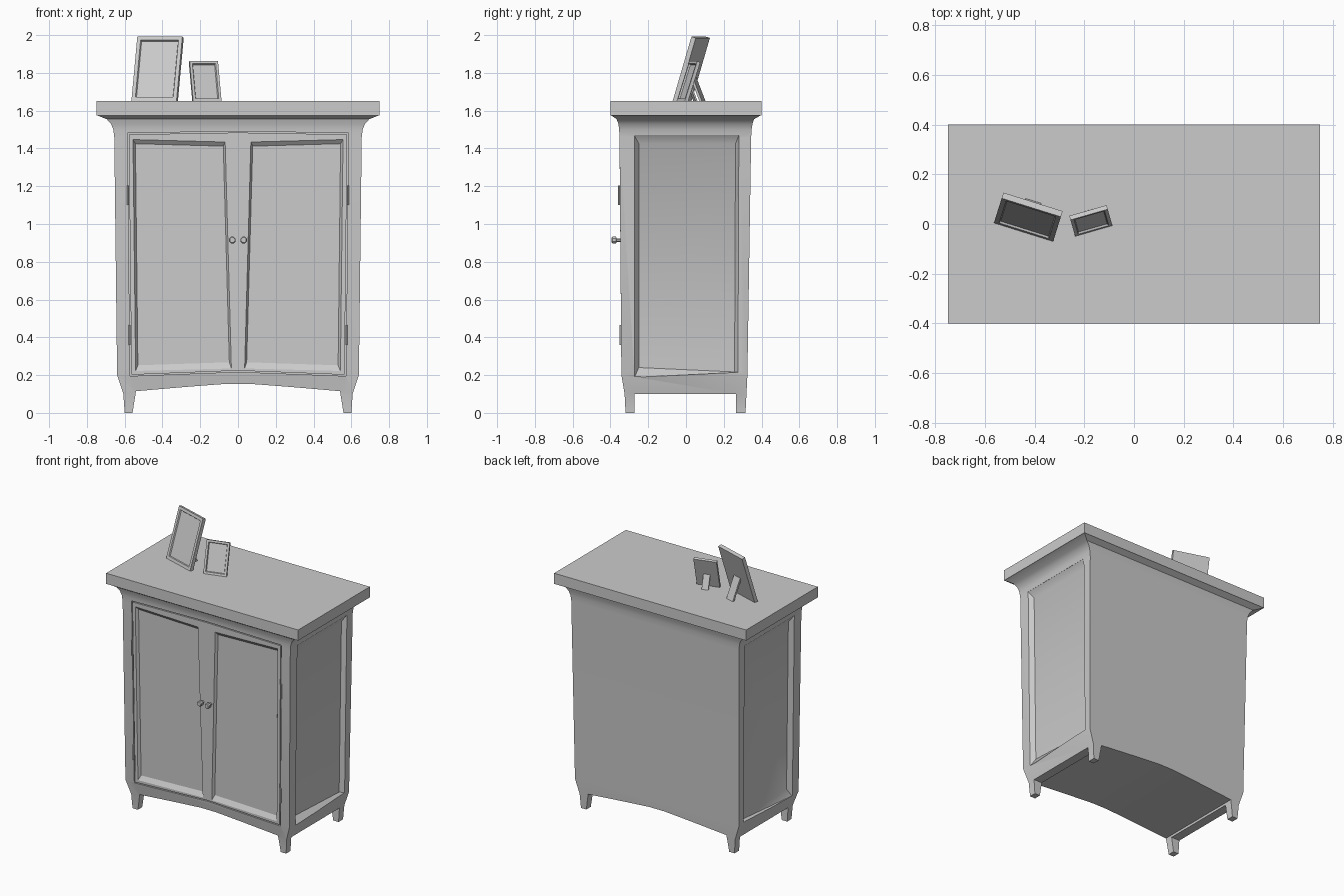
import bpy, bmesh, math
from mathutils import Matrix, Vector

cube = bpy.data.objects.get("Cube")
if cube:
    bpy.data.objects.remove(cube, do_unlink=True)

grey = bpy.data.materials.new("plain grey")
grey.use_nodes = True
grey.diffuse_color = (0.6, 0.6, 0.6, 1)
grey.node_tree.nodes["Principled BSDF"].inputs["Base Color"].default_value = (0.6, 0.6, 0.6, 1)


def loft(name, rings, matrix=None):
    """Closed solid through rings that all have the same number of points."""
    bm = bmesh.new()
    vs = [[bm.verts.new(p) for p in ring] for ring in rings]
    n = len(vs[0])
    for a, b in zip(vs, vs[1:]):
        for i in range(n):
            bm.faces.new((a[i], a[(i + 1) % n], b[(i + 1) % n], b[i]))
    bm.faces.new(vs[0][::-1])
    bm.faces.new(vs[-1])
    bmesh.ops.recalc_face_normals(bm, faces=bm.faces)
    mesh = bpy.data.meshes.new(name)
    bm.to_mesh(mesh)
    bm.free()
    mesh.materials.append(grey)
    obj = bpy.data.objects.new(name, mesh)
    bpy.context.collection.objects.link(obj)
    if matrix:
        mesh.transform(matrix)
    return obj


def cut(target, cutter):
    """Subtract the cutter from the target and remove it."""
    cutter.hide_render = True
    mod = target.modifiers.new("cut", 'BOOLEAN')
    mod.operation = 'DIFFERENCE'
    mod.solver = 'EXACT'
    mod.object = cutter
    bpy.context.view_layer.objects.active = target
    bpy.ops.object.modifier_apply(modifier=mod.name)
    bpy.data.objects.remove(cutter, do_unlink=True)


def smooth(obj, angle=35):
    bpy.ops.object.select_all(action='DESELECT')
    obj.select_set(True)
    bpy.context.view_layer.objects.active = obj
    bpy.ops.object.shade_smooth_by_angle(angle=math.radians(angle))


def box(name, x0, x1, y0, y1, z0, z1, matrix=None):
    rect = [(x0, y0), (x1, y0), (x1, y1), (x0, y1)]
    return loft(name, [[(x, y, z) for x, y in rect] for z in (z0, z1)], matrix)


def front_y(z):
    return -0.342 - 0.008 * (z - 0.2)


def side_x(z):
    return 0.64 + 0.012 * (z - 0.2)


def front_ring(pts, depth):
    return [(x, front_y(z) + depth, z) for x, z in pts]


def side_ring(pts, depth, s):
    return [(s * (side_x(z) - depth), y, z) for y, z in pts]


# Tabletop
box("tabletop", -0.75, 0.75, -0.4, 0.4, 1.575, 1.65)

# Carcass with flared cornice and tapering feet: z, half width, front, back
profile = [(0, 0.6, -0.32, 0.315), (0.1, 0.607, -0.325, 0.32), (0.2, 0.64, -0.342, 0.325),
           (1.46, 0.655, -0.352, 0.345), (1.5, 0.66, -0.354, 0.347), (1.53, 0.672, -0.358, 0.352),
           (1.555, 0.695, -0.367, 0.36), (1.575, 0.745, -0.396, 0.396)]
carcass = loft("carcass", [[(-w, f, z), (w, f, z), (w, b, z), (-w, b, z)]
                           for z, w, f, b in profile])

# Arched opening between the feet, front to back, and straight one side to side
arch = [(-0.56, -0.01), (-0.54, 0.115), (-0.27, 0.138), (-0.06, 0.154),
        (0.06, 0.154), (0.27, 0.138), (0.54, 0.115), (0.56, -0.01)]
cut(carcass, loft("arch_cutter", [[(x, y, z) for x, z in arch] for y in (-0.6, 0.6)]))
cut(carcass, box("side_cutter", -0.8, 0.8, -0.272, 0.265, -0.01, 0.1))

# Bevelled recess in each side
outer = [(-0.273, 0.188), (0.275, 0.215), (0.28, 1.47), (-0.273, 1.47)]
inner = [(-0.25, 0.24), (0.257, 0.217), (0.262, 1.425), (-0.25, 1.425)]
for s in (-1, 1):
    cut(carcass, loft("panel_cutter", [side_ring(outer, -0.05, s), side_ring(outer, 0, s),
                                       side_ring(inner, 0.03, s)]))

# Opening for the doors
opening = [(-0.571, 0.195), (0, 0.217), (0.571, 0.195), (0.585, 1.481), (0, 1.491), (-0.585, 1.481)]
cut(carcass, loft("door_cutter", [front_ring(opening, -0.05), front_ring(opening, 0.03)]))
smooth(carcass)

# Pair of doors with a thin gap around and one bevelled panel each
leaf = [(x * 0.988, z + (0.007 if z < 1 else -0.007)) for x, z in opening]
doors = loft("door_pair", [front_ring(leaf, 0), front_ring(leaf, 0.031)])
edge = [(0.035, 0.235), (0.542, 0.222), (0.556, 1.447), (0.068, 1.434)]
field = [(0.046, 0.268), (0.53, 0.252), (0.543, 1.425), (0.078, 1.412)]
for s in (-1, 1):
    e, f = ([(s * x, z) for x, z in pts] for pts in (edge, field))
    cut(doors, loft("panel_cutter", [front_ring(e, -0.05), front_ring(e, 0), front_ring(f, 0.018)]))


def turned(name, stations, centre, axis, sides):
    """Solid of revolution from (position, radius) stations along y or z."""
    rings = []
    for pos, r in stations:
        ring = []
        for i in range(sides):
            t = 2 * math.pi * (i + 0.5) / sides
            u, v = r * math.cos(t), r * math.sin(t)
            p = Vector((u, pos, v)) if axis == 'Y' else Vector((u, v, pos))
            ring.append(p + Vector(centre))
        rings.append(ring)
    return loft(name, rings)


# Knobs and hinges
for s, side in ((-1, "right"), (1, "left")):
    turned(side + "_knob", [(-0.335, 0.01), (-0.368, 0.01), (-0.37, 0.019), (-0.388, 0.019),
                            (-0.394, 0.014)], (s * 0.03, 0, 0.915), 'Y', 8)
    for z0, level in ((0.36, "lower"), (1.1, "upper")):
        smooth(turned(f"{side}_{level}_hinge", [(z0, 0.006), (z0 + 0.105, 0.006)],
                      (s * (0.57 + 0.011 * z0), front_y(z0) - 0.004, 0), 'Z', 8))


# Leaning picture frames, each with a strut behind
def picture(name, pos, yaw, lean, w, h, t, border, strut_w):
    base = Matrix.Translation(pos) @ Matrix.Rotation(yaw, 4, 'Z')
    tilt = base @ Matrix.Rotation(-lean, 4, 'X')
    hw = w / 2
    frame = box(name + "_frame", -hw, hw, 0, t, 0, h, tilt)
    rect = lambda m, y: [(-hw + m, y, m), (hw - m, y, m), (hw - m, y, h - m), (-hw + m, y, h - m)]
    cut(frame, loft("frame_cutter", [rect(border, -0.02), rect(border, 0),
                                     rect(border + 0.004, 0.008)], tilt))
    # Strut runs from the middle of the back down to the tabletop
    zt = h * 0.4
    yt = zt * math.tan(lean) + t * 0.7
    yb = yt + zt * 0.5
    d = t * 0.55
    sw = strut_w / 2
    section = [(yt, zt), (yb - d, 0), (yb, 0), (yt + d * 0.6, zt + d)]
    loft(name + "_strut", [[(x, y, z) for y, z in section] for x in (-sw, sw)], base)


picture("large_picture", (-0.445, -0.033, 1.652), math.radians(-17.4), math.radians(17),
        0.25, 0.356, 0.025, 0.02, 0.065)
picture("small_picture", (-0.162, -0.028, 1.651), math.radians(16), math.radians(18),
        0.156, 0.222, 0.018, 0.014, 0.045)
